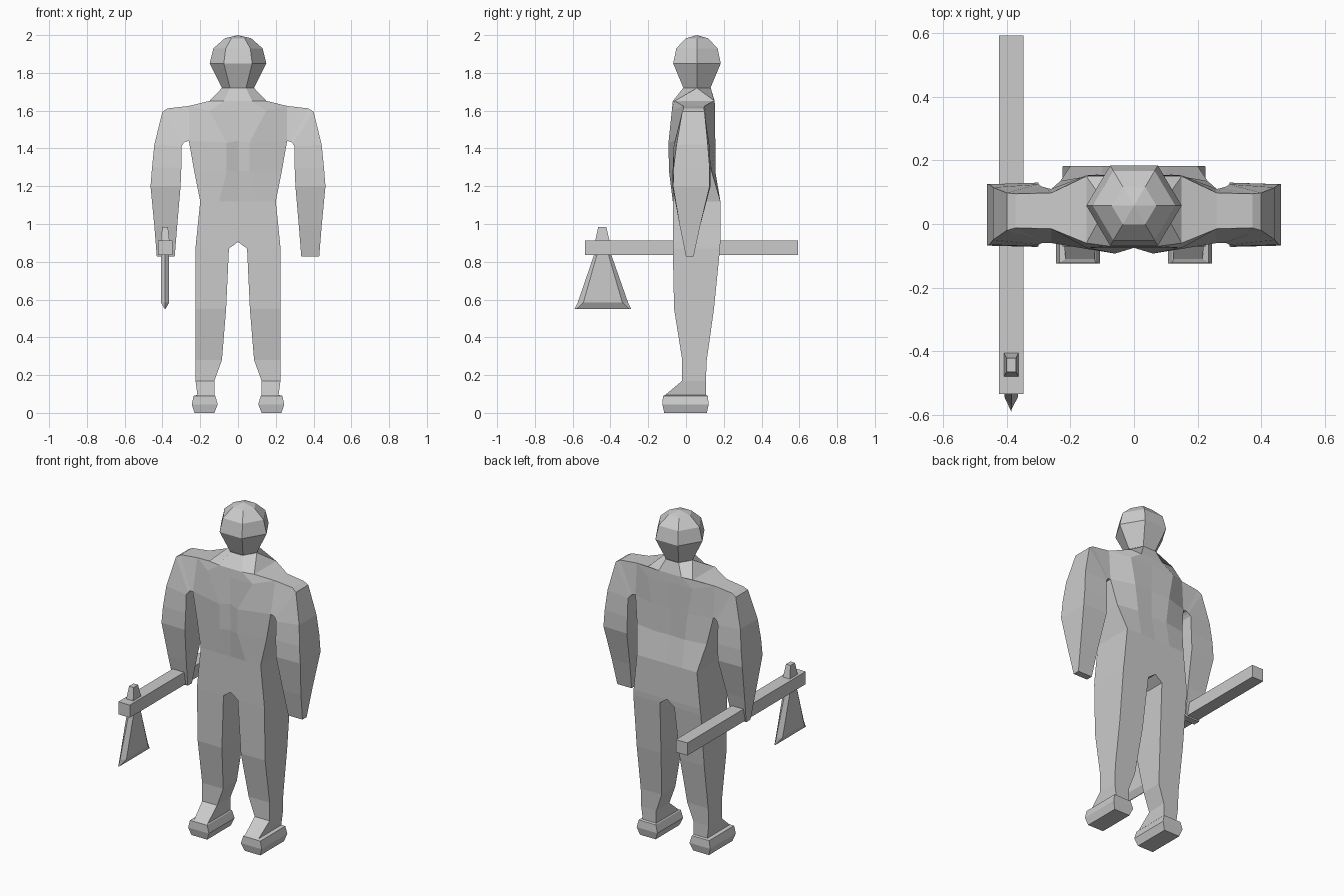
import bpy, bmesh, math

if "Cube" in bpy.data.objects:
    bpy.data.objects.remove(bpy.data.objects["Cube"])

grey = bpy.data.materials.new("plain grey")
grey.diffuse_color = (0.6, 0.6, 0.6, 1)
grey.use_nodes = True
grey.node_tree.nodes["Principled BSDF"].inputs["Base Color"].default_value = grey.diffuse_color


def loft(bm, rings, cap_start=False, cap_end=False):
    """Skin closed rings of equal point count."""
    loops = [[bm.verts.new(p) for p in r] for r in rings]
    n = len(loops[0])
    for a, b in zip(loops, loops[1:]):
        for i in range(n):
            j = (i + 1) % n
            bm.faces.new((a[i], a[j], b[j], b[i]))
    if cap_start:
        bm.faces.new(loops[0][::-1])
    if cap_end:
        bm.faces.new(loops[-1])


def finish(bm, name, mirror=False):
    bmesh.ops.remove_doubles(bm, verts=bm.verts, dist=0.0005)
    if mirror:
        # mirror across x = 0 and weld the centre seam
        geom = bm.verts[:] + bm.edges[:] + bm.faces[:]
        bmesh.ops.mirror(bm, geom=geom, axis='X', merge_dist=0.0005)
        bmesh.ops.remove_doubles(bm, verts=bm.verts, dist=0.0005)
    bmesh.ops.recalc_face_normals(bm, faces=bm.faces)
    me = bpy.data.meshes.new(name)
    bm.to_mesh(me)
    bm.free()
    me.materials.append(grey)
    ob = bpy.data.objects.new(name, me)
    bpy.context.collection.objects.link(ob)
    return ob


def box_ring(z, x0, x1, yf, yb):
    """Six-point rectangular section: front inner to outer, back outer to inner."""
    m = (x0 + x1) / 2
    return [(x0, yf, z), (m, yf, z), (x1, yf, z), (x1, yb, z), (m, yb, z), (x0, yb, z)]


# Body half: foot, leg, hip, chest, shoulder and neck
body = bmesh.new()
armpit_f, armpit_b = (0.26, -0.06, 1.44), (0.26, 0.11, 1.44)
top_f, top_b = (0.26, -0.015, 1.625), (0.26, 0.098, 1.625)
rings = [
    box_ring(0.0, 0.125, 0.23, -0.115, 0.11),
    box_ring(0.045, 0.107, 0.245, -0.125, 0.12),
    box_ring(0.09, 0.12, 0.235, -0.122, 0.115),
    box_ring(0.095, 0.125, 0.215, -0.11, 0.105),
    box_ring(0.17, 0.125, 0.225, -0.02, 0.105),
    box_ring(0.28, 0.085, 0.225, -0.02, 0.11),
    box_ring(0.55, 0.063, 0.225, -0.063, 0.148),
    box_ring(0.87, 0.048, 0.225, -0.07, 0.18),
    box_ring(0.905, 0, 0.222, -0.07, 0.182),
    box_ring(1.12, 0, 0.2, -0.07, 0.182),
    [(0, -0.072, 1.28), (0.06, -0.09, 1.28), (0.232, -0.06, 1.28),
     (0.232, 0.135, 1.28), (0.1, 0.155, 1.28), (0, 0.15, 1.28)],
    [(0, -0.075, 1.44), (0.06, -0.093, 1.43), armpit_f,
     armpit_b, (0.12, 0.155, 1.44), (0, 0.15, 1.44)],
    [(0, -0.075, 1.6), (0.15, -0.075, 1.6), top_f,
     top_b, (0.15, 0.153, 1.6), (0, 0.153, 1.6)],
    [(0, -0.07, 1.65), (0.075, -0.07, 1.65), (0.15, -0.06, 1.652),
     (0.15, 0.15, 1.652), (0.075, 0.152, 1.65), (0, 0.152, 1.65)],
    [(0, -0.015, 1.72), (0.0425, -0.015, 1.72), (0.085, 0.058, 1.72),
     (0.085, 0.058, 1.72), (0.0425, 0.131, 1.72), (0, 0.131, 1.72)],
]
loft(body, rings, cap_start=True)
# Open the centre seam and the shoulder socket
inner = [f for f in body.faces
         if all(abs(v.co.x) < 1e-4 for v in f.verts)
         or all(abs(v.co.x - 0.26) < 1e-4 for v in f.verts)]
bmesh.ops.delete(body, geom=inner, context='FACES')


# Arm: outer front, outer back, inner back, inner front
def arm_ring(xo, zo, xi, zi, of, ob, nf, nb):
    return [(xo, of, zo), (xo, ob, zo), (xi, nb, zi), (xi, nf, zi)]


loft(body, [
    [top_f, top_b, armpit_b, armpit_f],
    arm_ring(0.372, 1.612, 0.28, 1.435, -0.012, 0.095, -0.06, 0.115),
    arm_ring(0.4, 1.595, 0.29, 1.425, -0.02, 0.098, -0.06, 0.118),
    arm_ring(0.443, 1.42, 0.3, 1.41, -0.05, 0.115, -0.065, 0.125),
    arm_ring(0.455, 1.3, 0.3, 1.3, -0.065, 0.125, -0.07, 0.13),
    arm_ring(0.463, 1.2, 0.304, 1.2, -0.068, 0.125, -0.072, 0.13),
    arm_ring(0.443, 0.99, 0.322, 0.99, -0.033, 0.075, -0.033, 0.075),
    arm_ring(0.43, 0.828, 0.335, 0.828, 0.0, 0.04, 0.0, 0.04),
], cap_end=True)
finish(body, "body", mirror=True)

# Head: six-sided rings closing to a low crown
head = bmesh.new()
head_rings = []
for r, z in [(0.085, 1.72), (0.15, 1.85), (0.13, 1.93), (0.07, 1.983), (0, 2.0)]:
    head_rings.append([(r * math.cos(k * math.pi / 3),
                        0.058 + r * 0.97 * math.sin(k * math.pi / 3), z)
                       for k in range(6)])
loft(head, head_rings)
bmesh.ops.dissolve_degenerate(head, dist=0.0005, edges=head.edges)
finish(head, "head")


# Axe
def rect(x0, x1, y0, y1, z):
    return [(x0, y0, z), (x1, y0, z), (x1, y1, z), (x0, y1, z)]


handle = bmesh.new()
loft(handle, [rect(-0.424, -0.347, -0.535, 0.592, z) for z in (0.836, 0.912)], True, True)
finish(handle, "axe_handle")

AX = -0.386
knob = bmesh.new()
loft(knob, [rect(AX - 0.023, AX + 0.023, -0.48, -0.405, 0.912),
            rect(AX - 0.015, AX + 0.015, -0.465, -0.422, 0.985)], False, True)
finish(knob, "axe_knob")


def blade_ring(z, w, y0, y1, bevel):
    return [(AX, y0, z), (AX + w, y0 + bevel, z), (AX + w, y1 - bevel, z),
            (AX, y1, z), (AX - w, y1 - bevel, z), (AX - w, y0 + bevel, z)]


blade = bmesh.new()
loft(blade, [blade_ring(0.836, 0.022, -0.487, -0.395, 0.015),
             blade_ring(0.585, 0.022, -0.573, -0.307, 0.03),
             blade_ring(0.55, 0.002, -0.59, -0.29, 0.01)], False, True)
finish(blade, "axe_blade")
